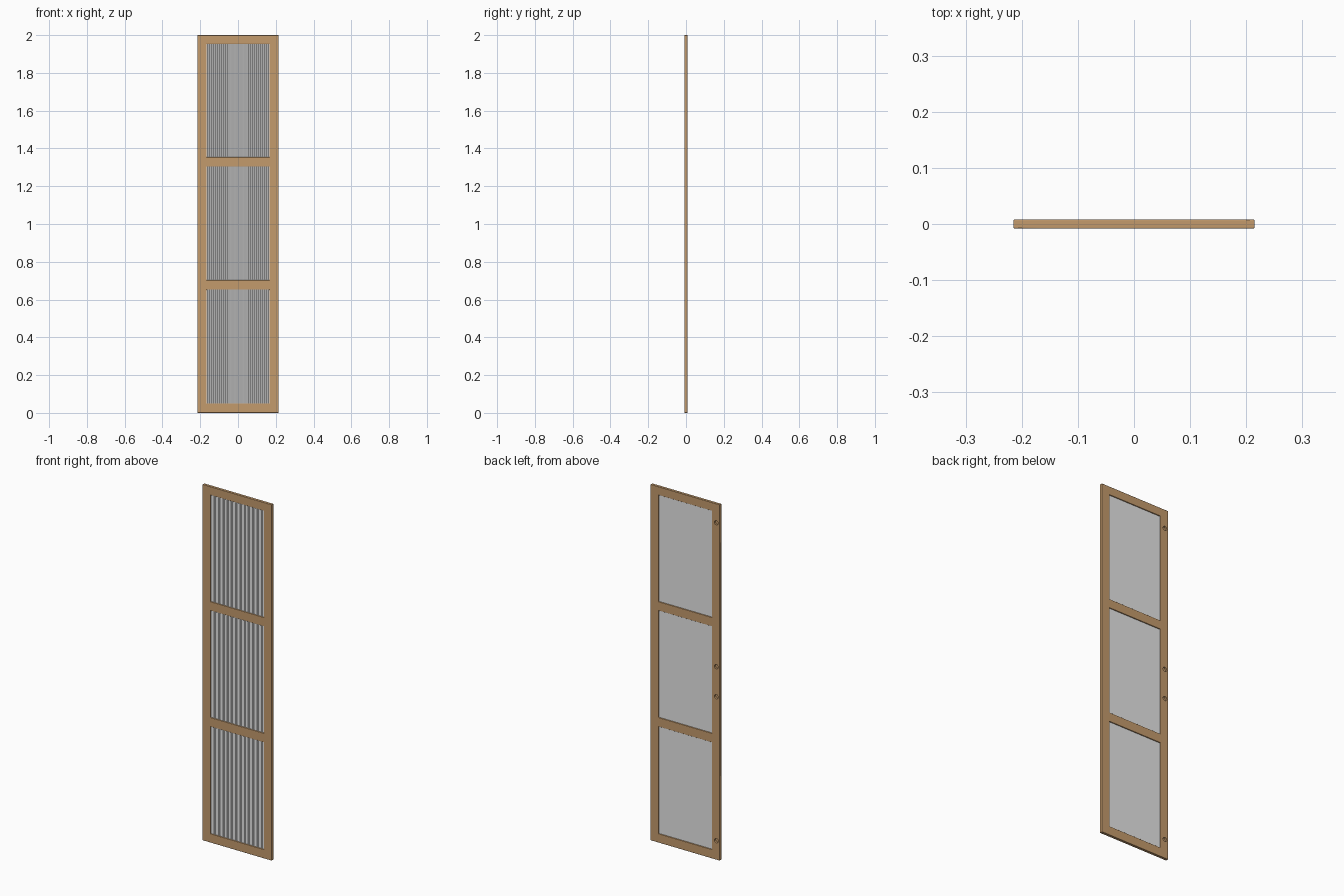
import bpy, bmesh, math

cube = bpy.data.objects.get("Cube")
if cube:
    bpy.data.objects.remove(cube, do_unlink=True)


def material(name, color):
    m = bpy.data.materials.new(name)
    m.use_nodes = True
    m.diffuse_color = (*color, 1)
    m.node_tree.nodes["Principled BSDF"].inputs["Base Color"].default_value = (*color, 1)
    return m


oak = material("oak_wood", (0.55, 0.325, 0.15))
grey = material("pale_glass", (0.79, 0.79, 0.79))


def finish(bm, name, mat):
    bmesh.ops.recalc_face_normals(bm, faces=bm.faces[:])
    mesh = bpy.data.meshes.new(name)
    bm.to_mesh(mesh)
    bm.free()
    obj = bpy.data.objects.new(name, mesh)
    bpy.context.collection.objects.link(obj)
    mesh.materials.append(mat)
    return obj


def activate(obj):
    bpy.ops.object.select_all(action='DESELECT')
    obj.select_set(True)
    bpy.context.view_layer.objects.active = obj


def extrude(bm, faces, offset):
    grown = bmesh.ops.extrude_face_region(bm, geom=faces)["geom"]
    bmesh.ops.translate(bm, vec=offset,
                        verts=[g for g in grown if isinstance(g, bmesh.types.BMVert)])


HALF_W, HALF_D, OPEN_W = 0.215, 0.008, 0.166
PANES = [(0.05, 0.652), (0.703, 1.304), (1.354, 1.953)]

# Frame: one grid with the three pane openings left out, given thickness
xs = [-HALF_W, -OPEN_W, OPEN_W, HALF_W]
zs = [0] + [z for pane in PANES for z in pane] + [2]
bm = bmesh.new()
grid = [[bm.verts.new((x, -HALF_D, z)) for x in xs] for z in zs]
cells = []
for r in range(len(zs) - 1):
    for c in range(3):
        if not (c == 1 and r % 2 == 1):
            cells.append(bm.faces.new((grid[r][c], grid[r][c + 1],
                                       grid[r + 1][c + 1], grid[r + 1][c])))
extrude(bm, cells, (0, 2 * HALF_D, 0))
bmesh.ops.dissolve_limit(bm, angle_limit=0.01, verts=bm.verts[:], edges=bm.edges[:])
frame = finish(bm, "door_frame", oak)

# Softened edges
bevel = frame.modifiers.new("soft_edges", 'BEVEL')
bevel.width, bevel.segments, bevel.limit_method = 0.002, 3, 'ANGLE'
activate(frame)
bpy.ops.object.modifier_apply(modifier=bevel.name)

# Hinge cups bored into the back of the right stile
bm = bmesh.new()
for z in (0.107, 0.916, 1.084, 1.893):
    ring = [bm.verts.new((-0.194 + 0.012 * math.cos(a), -0.003, z + 0.012 * math.sin(a)))
            for a in (i * math.tau / 24 for i in range(24))]
    extrude(bm, [bm.faces.new(ring)], (0, 0.02, 0))
cutter = finish(bm, "hinge_cup_cutter", oak)
cutter.hide_render = True
cups = frame.modifiers.new("hinge_cups", 'BOOLEAN')
cups.operation, cups.solver, cups.object = 'DIFFERENCE', 'EXACT', cutter
activate(frame)
bpy.ops.object.modifier_apply(modifier=cups.name)
bpy.data.objects.remove(cutter, do_unlink=True)
bpy.ops.object.shade_smooth_by_angle(angle=math.radians(30))
frame.modifiers.new("clean_shading", 'WEIGHTED_NORMAL').keep_sharp = True

# Fluted panes set into the frame: soft ripples on the front, flat at the back
RIBS, STEPS, DEPTH, REBATE = 48, 8, 0.0006, 0.003
half = OPEN_W + REBATE
for name, (low, high) in zip(("lower", "middle", "upper"), PANES):
    profile = [(half, 0.003), (-half, 0.003)]
    for i in range(RIBS * STEPS + 1):
        wave = math.cos(math.tau * i / STEPS)
        profile.append((-half + 2 * half * i / (RIBS * STEPS), -0.003 + DEPTH * wave))
    bm = bmesh.new()
    face = bm.faces.new([bm.verts.new((x, y, low - REBATE)) for x, y in profile])
    extrude(bm, [face], (0, 0, high - low + 2 * REBATE))
    pane = finish(bm, name + "_fluted_pane", grey)
    activate(pane)
    bpy.ops.object.shade_smooth_by_angle(angle=math.radians(40))
